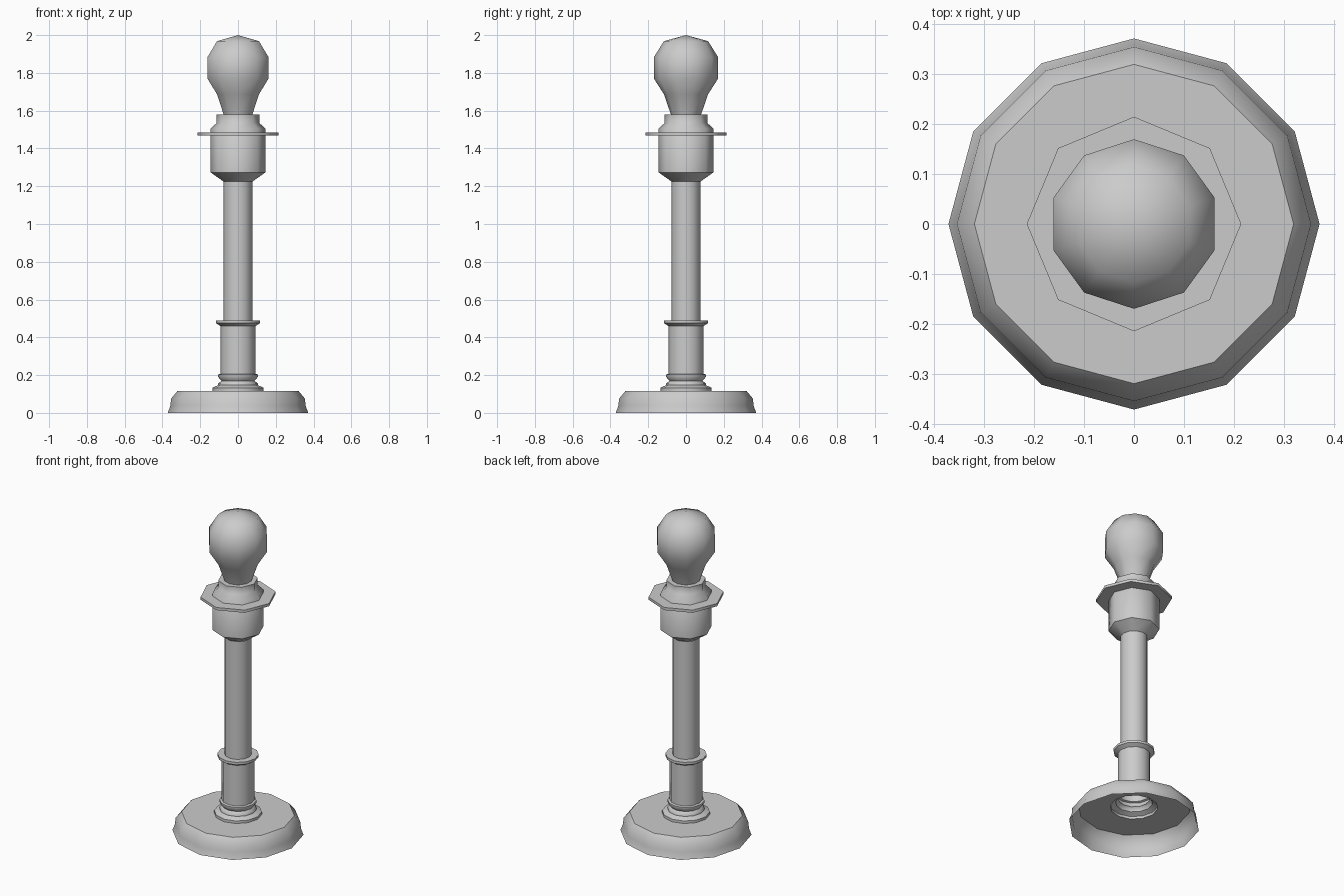
import bpy
import bmesh
from math import pi, sin, cos, radians

default = bpy.data.objects.get("Cube")
if default:
    bpy.data.objects.remove(default, do_unlink=True)

GREY = (0.6, 0.6, 0.6, 1.0)
grey = bpy.data.materials.new("plain grey")
grey.use_nodes = True
grey.diffuse_color = GREY
grey.node_tree.nodes["Principled BSDF"].inputs["Base Color"].default_value = GREY


def lathe(name, profile, sides, start=0.0, smooth=50):
    """Turn a (radius, height) profile, listed bottom to top, around z."""
    bm = bmesh.new()
    rings = []
    for r, z in profile:
        if r == 0:
            rings.append([bm.verts.new((0, 0, z))] * sides)
        else:
            rings.append([bm.verts.new((r * cos(start + 2 * pi * i / sides),
                                        r * sin(start + 2 * pi * i / sides), z))
                          for i in range(sides)])
    for low, high in zip(rings, rings[1:]):
        for i in range(sides):
            j = (i + 1) % sides
            corners = dict.fromkeys((low[i], low[j], high[j], high[i]))
            bm.faces.new(list(corners))
    mesh = bpy.data.meshes.new(name)
    bm.to_mesh(mesh)
    bm.free()
    mesh.materials.append(grey)
    obj = bpy.data.objects.new(name, mesh)
    bpy.context.collection.objects.link(obj)
    bpy.ops.object.select_all(action="DESELECT")
    obj.select_set(True)
    bpy.context.view_layer.objects.active = obj
    bpy.ops.object.shade_smooth_by_angle(angle=radians(smooth))
    return obj


# Hollow foot, open underneath and around the stem collar
lathe("base", [(0.372, 0), (0.357, 0.04), (0.355, 0.075), (0.32, 0.117),
               (0.135, 0.117)], 12)

# Turned collar and lower stem with its ring
lathe("lower_stem", [(0.135, 0.117), (0.135, 0.133), (0.105, 0.147),
                     (0.105, 0.155), (0.088, 0.17), (0.105, 0.19),
                     (0.105, 0.203), (0.093, 0.207), (0.093, 0.46),
                     (0.117, 0.475), (0.117, 0.49), (0.077, 0.49)], 12)

# Plain upper column
lathe("column", [(0.077, 0.49), (0.077, 1.225)], 12)

# Eight-sided lamp holder with a thin shade flange
lathe("socket", [(0.077, 1.225), (0.145, 1.273), (0.145, 1.505),
                 (0.113, 1.535), (0.113, 1.58), (0, 1.58)], 8)
lathe("shade_flange", [(0.145, 1.468), (0.215, 1.468), (0.215, 1.485),
                       (0.145, 1.485)], 8)

# Ten-sided bulb
lathe("bulb", [(0.08, 1.58), (0.117, 1.687), (0.17, 1.77), (0.17, 1.883),
               (0.117, 1.968), (0, 2.0)], 10, start=pi / 2)
